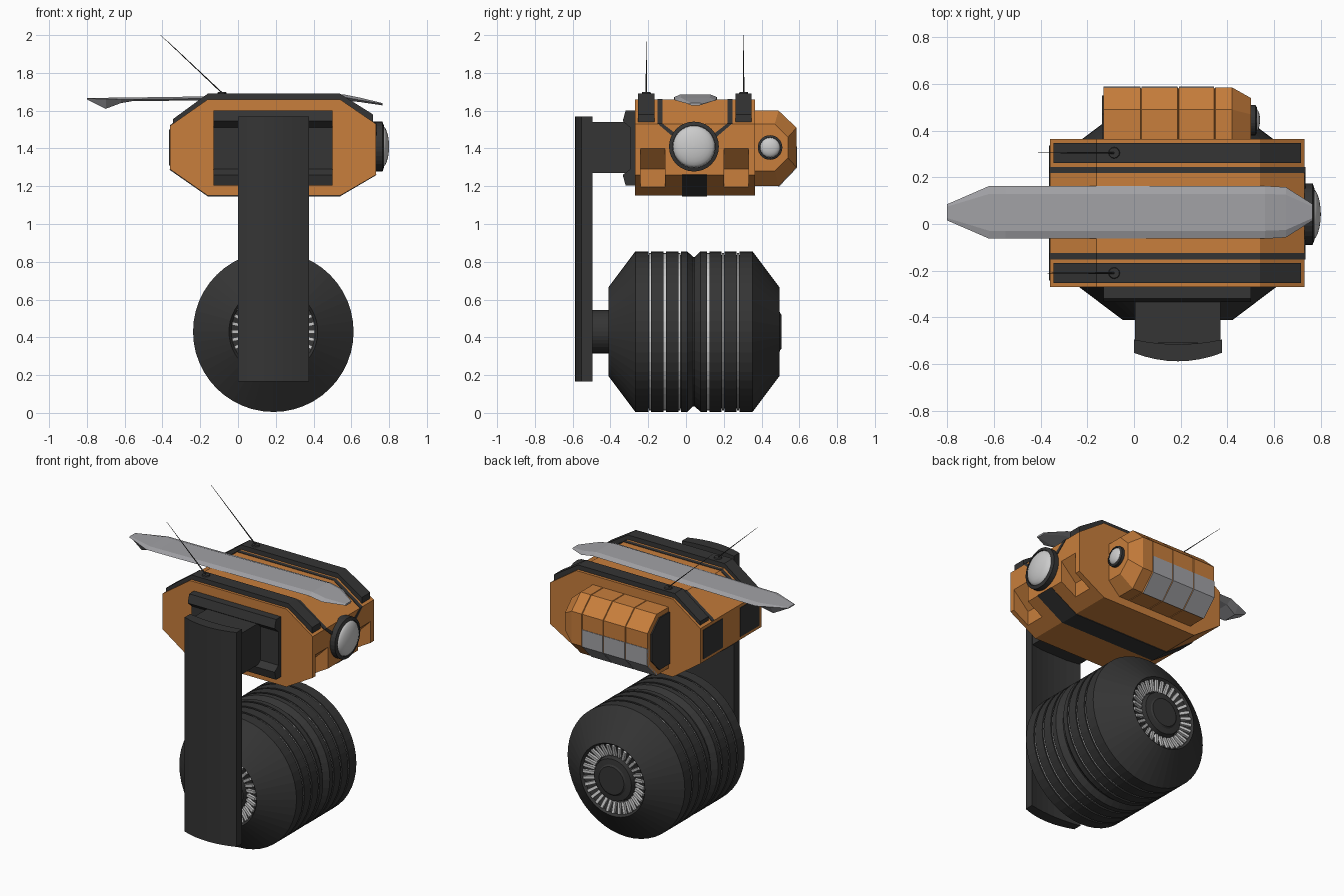
import bpy, bmesh, math
from mathutils import Matrix

if "Cube" in bpy.data.objects:
    bpy.data.objects.remove(bpy.data.objects["Cube"])


def material(name, r, g, b):
    m = bpy.data.materials.new(name)
    m.diffuse_color = (r, g, b, 1)
    m.use_nodes = True
    m.node_tree.nodes["Principled BSDF"].inputs["Base Color"].default_value = m.diffuse_color
    return m


ORANGE = material("orange_paint", 0.58, 0.21, 0.045)
DARK = material("dark_rubber", 0.035, 0.035, 0.035)
SILVER = material("silver", 0.36, 0.36, 0.38)
GLASS = material("lens_glass", 0.6, 0.6, 0.6)


def finish(name, bm, mat):
    bmesh.ops.recalc_face_normals(bm, faces=bm.faces)
    me = bpy.data.meshes.new(name)
    bm.to_mesh(me)
    bm.free()
    ob = bpy.data.objects.new(name, me)
    bpy.context.collection.objects.link(ob)
    if mat:
        me.materials.append(mat)
    return ob


def loft(name, rings, mat, caps=True):
    """Skin closed rings with equal point counts."""
    bm = bmesh.new()
    vs = [[bm.verts.new(p) for p in ring] for ring in rings]
    n = len(vs[0])
    for a, b in zip(vs, vs[1:]):
        for i in range(n):
            bm.faces.new((a[i], a[(i + 1) % n], b[(i + 1) % n], b[i]))
    if caps:
        bm.faces.new(vs[0])
        bm.faces.new(vs[-1])
    return finish(name, bm, mat)


def prism(name, pts, axis, a, b, mat):
    put = {"x": lambda p, t: (t, p[0], p[1]),
           "y": lambda p, t: (p[0], t, p[1]),
           "z": lambda p, t: (p[0], p[1], t)}[axis]
    return loft(name, [[put(p, t) for p in pts] for t in (a, b)], mat)


def rect(u0, v0, u1, v1):
    return [(u0, v0), (u1, v0), (u1, v1), (u0, v1)]


def lathe(name, profile, axis, centre, mat, n=40):
    """Revolve (radius, position) pairs about the x, y or z axis."""
    rings = []
    for r, t in profile:
        ring = []
        for i in range(n):
            a = 2 * math.pi * i / n
            u, v = centre[0] + r * math.cos(a), centre[1] + r * math.sin(a)
            ring.append({"x": (t, u, v), "y": (u, t, v), "z": (u, v, t)}[axis])
        rings.append(ring)
    return loft(name, rings, mat)


# main body, with two notches cut into the lower nose
body = prism("body", [(-0.36, 1.52), (-0.16, 1.66), (0.54, 1.66), (0.73, 1.53), (0.73, 1.26),
                      (0.54, 1.15), (-0.16, 1.15), (-0.36, 1.29)], "y", -0.27, 0.365, ORANGE)
for y in (-0.175, 0.265):
    cut = prism("notch_cutter", [(0.75, 1.42), (0.62, 1.29), (0.62, 1.1), (0.8, 1.1), (0.8, 1.42)],
                "y", y - 0.065, y + 0.065, ORANGE)
    cut.hide_render = True
    mod = body.modifiers.new("notch", "BOOLEAN")
    mod.operation, mod.solver, mod.object = "DIFFERENCE", "EXACT", cut
    bpy.context.view_layer.objects.active = body
    bpy.ops.object.modifier_apply(modifier=mod.name)
    bpy.data.objects.remove(cut)

# raised roof rails, thin roof seams, seams down to the lens, rear panels
for s, side in ((-1, "right"), (1, "left")):
    c = 0.047
    def ys(a, b):
        return c + s * a, c + s * b
    prism(side + "_roof_rail", [(-0.345, 1.53), (-0.345, 1.555), (-0.16, 1.69), (0.54, 1.69),
                                (0.715, 1.58), (0.715, 1.53), (0.53, 1.64), (-0.15, 1.64)],
          "y", *ys(0.215, 0.3), DARK)
    prism(side + "_roof_seam", [(-0.362, 1.522), (-0.16, 1.663), (0.54, 1.663), (0.733, 1.532),
                                (0.7, 1.52), (0.53, 1.64), (-0.15, 1.64), (-0.34, 1.51)],
          "y", *ys(0.172, 0.198), DARK)
    prism(side + "_nose_seam", [(c + s * 0.198, 1.532), (c + s * 0.172, 1.532),
                                (c + s * 0.07, 1.455), (c + s * 0.09, 1.44)], "x", 0.72, 0.734, DARK)
    a, b = ys(0.09, 0.29)
    prism(side + "_rear_panel", rect(a, 1.31, b, 1.5), "x", -0.364, -0.35, DARK)

# dark keel strip wrapping the underside
prism("keel_strip", [(0.734, 1.26), (0.54, 1.146), (-0.16, 1.146), (-0.364, 1.288),
                     (-0.34, 1.3), (-0.15, 1.17), (0.53, 1.17), (0.71, 1.27)],
      "y", -0.02, 0.11, DARK)


def lens(name, x, y, z, r, ring, depth):
    lathe(name + "_rim", [(r + ring, x - 0.03), (r + ring, x + 0.035), (r, x + 0.042),
                          (r, x - 0.03)], "x", (y, z), DARK, 32)
    dome = [(r * math.cos(a), x + 0.03 + depth * math.sin(a))
            for a in [math.radians(d) for d in (0, 15, 30, 45, 60, 75, 88)]]
    ob = lathe(name + "_glass", dome, "x", (y, z), GLASS, 32)
    for p in ob.data.polygons:
        p.use_smooth = True


lens("main_lens", 0.73, 0.042, 1.41, 0.112, 0.02, 0.04)
lens("small_lens", 0.485, 0.445, 1.405, 0.053, 0.012, 0.025)

# side pod with shallow seams and a tapered nose
POD = [(0.36, 1.6), (0.49, 1.6), (0.585, 1.51), (0.585, 1.30), (0.49, 1.2), (0.36, 1.2)]


def pod_ring(x, k=1.0):
    return [(x, 0.36 + (y - 0.36) * k, 1.4 + (z - 1.4) * k) for y, z in POD]


rings = [pod_ring(-0.13)]
for x in (0.03, 0.19, 0.345):
    rings += [pod_ring(x - 0.003), pod_ring(x, 0.975), pod_ring(x + 0.003)]
rings += [pod_ring(0.42), [(0.5, y, z) for y, z in
          [(0.36, 1.53), (0.47, 1.53), (0.54, 1.46), (0.54, 1.35), (0.47, 1.28), (0.36, 1.28)]]]
loft("side_pod", rings, ORANGE)
prism("side_pod_rear", [(y, z) for _, y, z in pod_ring(0, 0.85)], "x", -0.138, -0.12, DARK)
for x0, x1 in ((-0.13, 0.027), (0.033, 0.187), (0.193, 0.342)):
    prism("pod_lower_panel", [(0.575, 1.41), (0.588, 1.41), (0.588, 1.298), (0.491, 1.196),
                              (0.485, 1.21), (0.575, 1.305)], "x", x0, x1, SILVER)

# arm mount, neck, curved arm plate and axle
prism("arm_mount", [(-0.26, 1.6), (-0.32, 1.6), (-0.335, 1.545), (-0.295, 1.51), (-0.295, 1.29),
                    (-0.335, 1.26), (-0.32, 1.205), (-0.26, 1.205)], "x", -0.13, 0.5, DARK)
prism("arm_neck", rect(0.005, -0.51, 0.37, -0.28), "z", 1.27, 1.54, DARK)
us = [i / 4 - 1 for i in range(9)]
arm = [(0.188 + 0.188 * u, -0.588 + 0.036 * u * u) for u in us]
arm += [(0.188 + 0.188 * u, -0.515 + 0.02 * u * u) for u in reversed(us)]
prism("arm_plate", arm, "z", 0.165, 1.57, DARK)
HUB = (0.187, 0.43)
lathe("axle", [(0.115, -0.52), (0.115, -0.35)], "y", HUB, DARK, 32)

# wheel: half profile from hub to centre, mirrored
R, C = 0.425, 0.042
half = [(0.09, 0.463), (0.1, 0.455), (0.135, 0.45), (0.145, 0.41), (0.222, 0.435), (0.235, 0.453),
        (R, 0.31)]
for d in (0.233, 0.154, 0.076):
    half += [(R, d + 0.007), (R - 0.018, d + 0.007), (R - 0.018, d - 0.007), (R, d - 0.007)]
half += [(R, 0.035), (R - 0.03, 0.004)]
prof = [(r, C + d) for r, d in half] + [(r, C - d) for r, d in reversed(half)]
lathe("wheel", prof, "y", HUB, DARK, 48)
for s in (-1, 1):
    # light rings inside the tread grooves
    for d in (0.233, 0.154, 0.076):
        y = C + s * d
        lathe("tread_ring", [(R - 0.03, y - 0.006), (R - 0.008, y - 0.006),
                             (R - 0.008, y + 0.006), (R - 0.03, y + 0.006)], "y", HUB, GLASS, 48)
    # radial hub slats
    bm = bmesh.new()
    for i in range(32):
        m = (Matrix.Translation((HUB[0], C + s * 0.43, HUB[1]))
             @ Matrix.Rotation(2 * math.pi * i / 32, 4, "Y")
             @ Matrix.Translation((0.186, 0, 0))
             @ Matrix.Rotation(s * 0.25, 4, "Z")
             @ Matrix.Diagonal((0.074, 0.022, 0.018, 1)))
        bmesh.ops.create_cube(bm, size=1, matrix=m)
    finish("hub_slats", bm, GLASS)

# long roof blade: stations of x, half width, top z, rim z, bottom z
rings = []
for x, w, zt, zr, zb in ((-0.8, 0.035, 1.667, 1.664, 1.66), (-0.7, 0.078, 1.668, 1.662, 1.61),
                         (-0.62, 0.113, 1.67, 1.66, 1.64), (-0.55, 0.113, 1.67, 1.66, 1.652),
                         (0.56, 0.113, 1.686, 1.672, 1.655), (0.65, 0.108, 1.668, 1.655, 1.645),
                         (0.765, 0.035, 1.64, 1.635, 1.628)):
    y = 0.05
    rings.append([(x, y - w, zr), (x, y - w * 0.7, zt), (x, y + w * 0.7, zt),
                  (x, y + w, zr), (x, y + w * 0.6, zb), (x, y - w * 0.6, zb)])
loft("roof_blade", rings, SILVER)

# whip antennas leaning back
for y, tx, tz in ((-0.21, -0.37, 1.965), (0.305, -0.41, 2.0)):
    lathe("antenna_base", [(0.028, 1.68), (0.022, 1.698)], "z", (-0.085, y), DARK, 12)
    loft("antenna", [[(x + r * math.cos(a), y + r * math.sin(a), z)
                      for a in [i * math.pi / 3 for i in range(6)]]
                     for x, z, r in ((-0.08, 1.69, 0.005), (tx, tz, 0.0012))], DARK)
